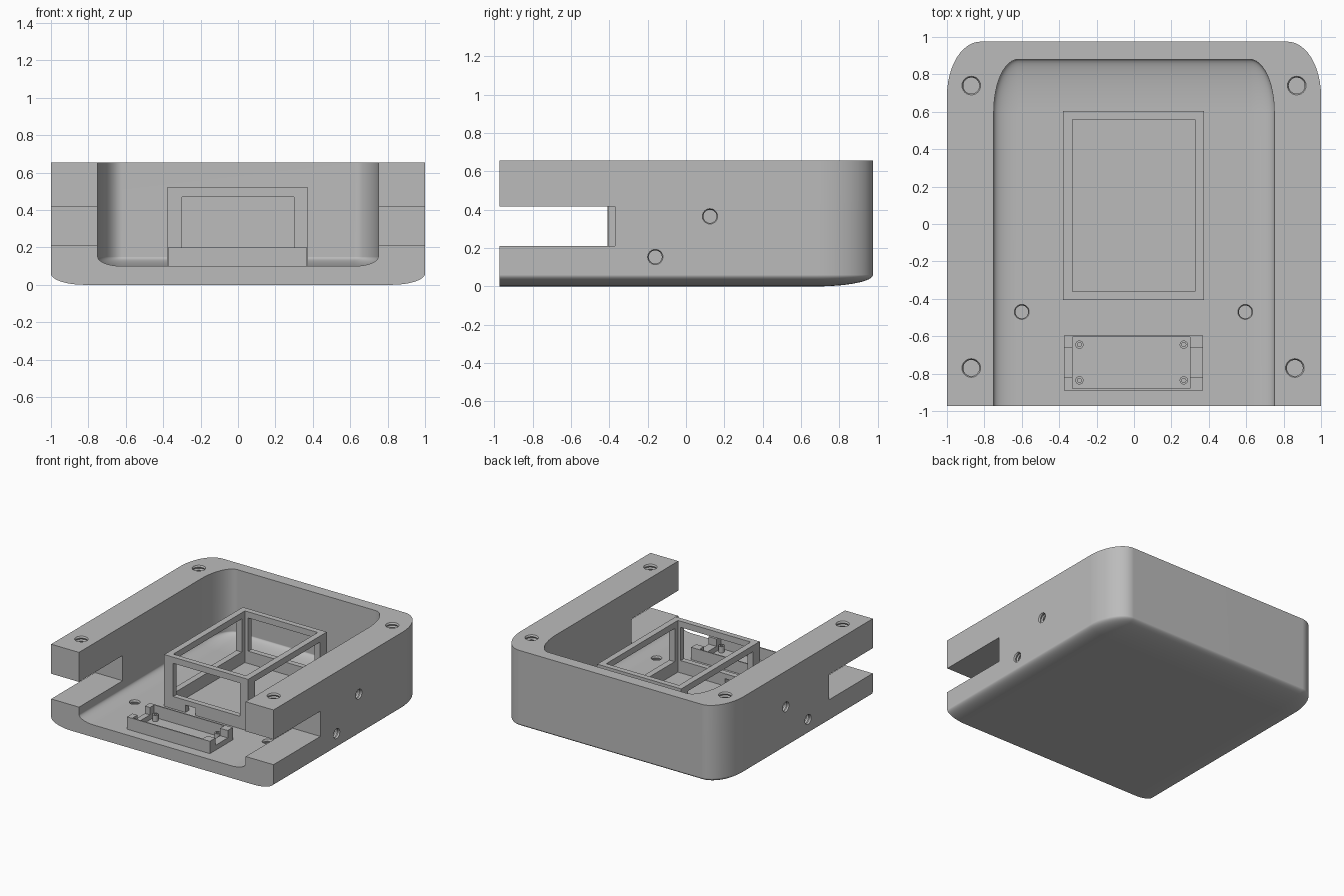
import bpy, bmesh
from math import sin, cos, pi, radians
from mathutils import Matrix, Vector

if "Cube" in bpy.data.objects:
    bpy.data.objects.remove(bpy.data.objects["Cube"], do_unlink=True)

grey = bpy.data.materials.new("plain_grey")
grey.use_nodes = True
grey.diffuse_color = (0.5, 0.5, 0.5, 1)
grey.node_tree.nodes["Principled BSDF"].inputs["Base Color"].default_value = (0.5, 0.5, 0.5, 1)


def finish(name, bm):
    bmesh.ops.remove_doubles(bm, verts=bm.verts, dist=1e-5)
    bmesh.ops.recalc_face_normals(bm, faces=bm.faces)
    mesh = bpy.data.meshes.new(name)
    bm.to_mesh(mesh)
    bm.free()
    mesh.materials.append(grey)
    obj = bpy.data.objects.new(name, mesh)
    bpy.context.collection.objects.link(obj)
    return obj


def add_box(bm, x, y, z):
    size = (x[1] - x[0], y[1] - y[0], z[1] - z[0])
    centre = Vector((sum(x) / 2, sum(y) / 2, sum(z) / 2))
    bmesh.ops.create_cube(bm, size=1, matrix=Matrix.Translation(centre) @ Matrix.Diagonal((*size, 1)))


def boxes(name, *spans):
    bm = bmesh.new()
    for span in spans:
        add_box(bm, *span)
    return finish(name, bm)


def tub(name, half, front, back, radius, bottom, top, steps=12):
    """Block with elliptical back corners and rounded lower edges, flat at the front."""
    rx, ry, rz = radius
    levels = [(sin(i / steps * pi / 2), bottom + rz * (1 - cos(i / steps * pi / 2)))
              for i in range(steps + 1)] + [(1, top)]
    bm = bmesh.new()
    rings = []
    for f, z in levels:
        arc = [(half - rx + rx * f * cos(t), back - ry + ry * f * sin(t))
               for t in (i / steps * pi / 2 for i in range(steps + 1))]
        side = [(arc[0][0], front)] + arc
        plan = side + [(-x, y) for x, y in reversed(side)]
        rings.append([bm.verts.new((x, y, z)) for x, y in plan])
    for a, b in zip(rings, rings[1:]):
        for i in range(len(a) - 1):
            bm.faces.new((a[i], a[i + 1], b[i + 1], b[i]))
    bm.faces.new([r[0] for r in rings] + [r[-1] for r in reversed(rings)])
    bm.faces.new(rings[-1])
    # The lowest ring collapses to a rectangle
    low = rings[0]
    bm.faces.new((low[0], low[1], low[-2], low[-1]))
    return finish(name, bm)


def lathe(name, profile, place, segments=24):
    bm = bmesh.new()
    rings = [[bm.verts.new(place @ Vector((r * cos(k * 2 * pi / segments), r * sin(k * 2 * pi / segments), z)))
              for k in range(segments)] for r, z in profile]
    for a, b in zip(rings, rings[1:]):
        for k in range(segments):
            j = (k + 1) % segments
            bm.faces.new((a[k], a[j], b[j], b[k]))
    return finish(name, bm)


def cut(obj, cutter):
    cutter.hide_render = True
    mod = obj.modifiers.new("cut", "BOOLEAN")
    mod.operation, mod.solver, mod.object = "DIFFERENCE", "EXACT", cutter
    bpy.context.view_layer.objects.active = obj
    bpy.ops.object.modifier_apply(modifier=mod.name)
    bpy.data.objects.remove(cutter, do_unlink=True)


def threaded_hole(obj, at, axis, radius, depth):
    """Blind hole with ridged walls, sunk from a surface point along -axis."""
    ridges = 2 * max(2, round(depth / 0.025))
    profile = [(0, 0.02), (radius, 0.02), (radius, 0)]
    profile += [(radius * (0.86 if i % 2 else 1), -depth * i / ridges) for i in range(1, ridges + 1)]
    profile.append((0, -depth))
    turn = Vector(axis).to_track_quat("Z", "Y").to_matrix().to_4x4()
    cut(obj, lathe("hole_cutter", profile, Matrix.Translation(at) @ turn))


def smooth(obj):
    bpy.ops.object.select_all(action="DESELECT")
    obj.select_set(True)
    bpy.context.view_layer.objects.active = obj
    bpy.ops.object.shade_smooth_by_angle(angle=radians(30))
    obj.modifiers.new("even_shading", "WEIGHTED_NORMAL").keep_sharp = True


# Case body with open front and hollow inside
TOP, FLOOR, FRONT = 0.655, 0.1, -0.972
case = tub("case_body", 1, FRONT, 0.975, (0.18, 0.29, 0.06), 0, TOP)
cut(case, tub("cavity_cutter", 0.75, -1.2, 0.88, (0.13, 0.28, 0.05), FLOOR, 0.9))

# Slots through the side walls
slot_z = (0.21, 0.415)
cut(case, boxes("slot_cutter", ((0.6, 1.2), (-1.2, -0.37), slot_z)))
cut(case, boxes("slot_cutter", ((-1.2, -0.6), (-1.2, -0.41), slot_z)))

# Screw holes in the rim, the floor and the outer sides
for x, y in ((-0.87, 0.74), (0.87, 0.74), (-0.87, -0.77), (0.86, -0.77)):
    threaded_hole(case, (x, y, TOP), (0, 0, 1), 0.05, 0.15)
for x in (-0.6, 0.595):
    threaded_hole(case, (x, -0.47, FLOOR), (0, 0, 1), 0.04, 0.06)
for side, shift in ((1, 0), (-1, 0.02)):
    for y, z in ((0.125, 0.365), (-0.16, 0.153)):
        threaded_hole(case, (side, y + shift, z), (side, 0, 0), 0.04, 0.15)
smooth(case)

# Open box frame with windows on every side
frame = boxes("display_frame", ((-0.38, 0.375), (-0.405, 0.605), (FLOOR - 0.01, 0.52)))
window_z = (0.2, 0.47)
for span in (((-0.33, 0.325), (-0.36, 0.56), (0, 0.7)),
             ((-0.3, 0.3), (-0.6, 0.8), window_z),
             ((-0.6, 0.6), (-0.32, 0.52), window_z),
             ((-0.19, -0.1), (-0.5, -0.34), (0.05, 0.16))):
    cut(frame, boxes("window_cutter", span))

# Small tray: thin long walls, corner blocks and low end sills
tray_x, tray_z = (-0.375, 0.37), (FLOOR - 0.01, 0.2)
spans = [(tray_x, (-0.89, -0.88), tray_z), (tray_x, (-0.605, -0.595), tray_z)]
for x in ((-0.375, -0.33), (0.3, 0.37)):
    spans += [(x, (-0.89, -0.82), tray_z), (x, (-0.66, -0.595), tray_z),
              (x, (-0.82, -0.66), (FLOOR - 0.01, 0.14))]
boxes("board_tray", *spans)

# Hollow standoffs inside the tray
for x in (-0.292, 0.266):
    for y in (-0.836, -0.645):
        peg = lathe("standoff", [(0, -0.01), (0.022, -0.01), (0.022, 0.05), (0.011, 0.05), (0.011, 0.005), (0, 0.005)],
                    Matrix.Translation((x, y, FLOOR)))
        smooth(peg)
